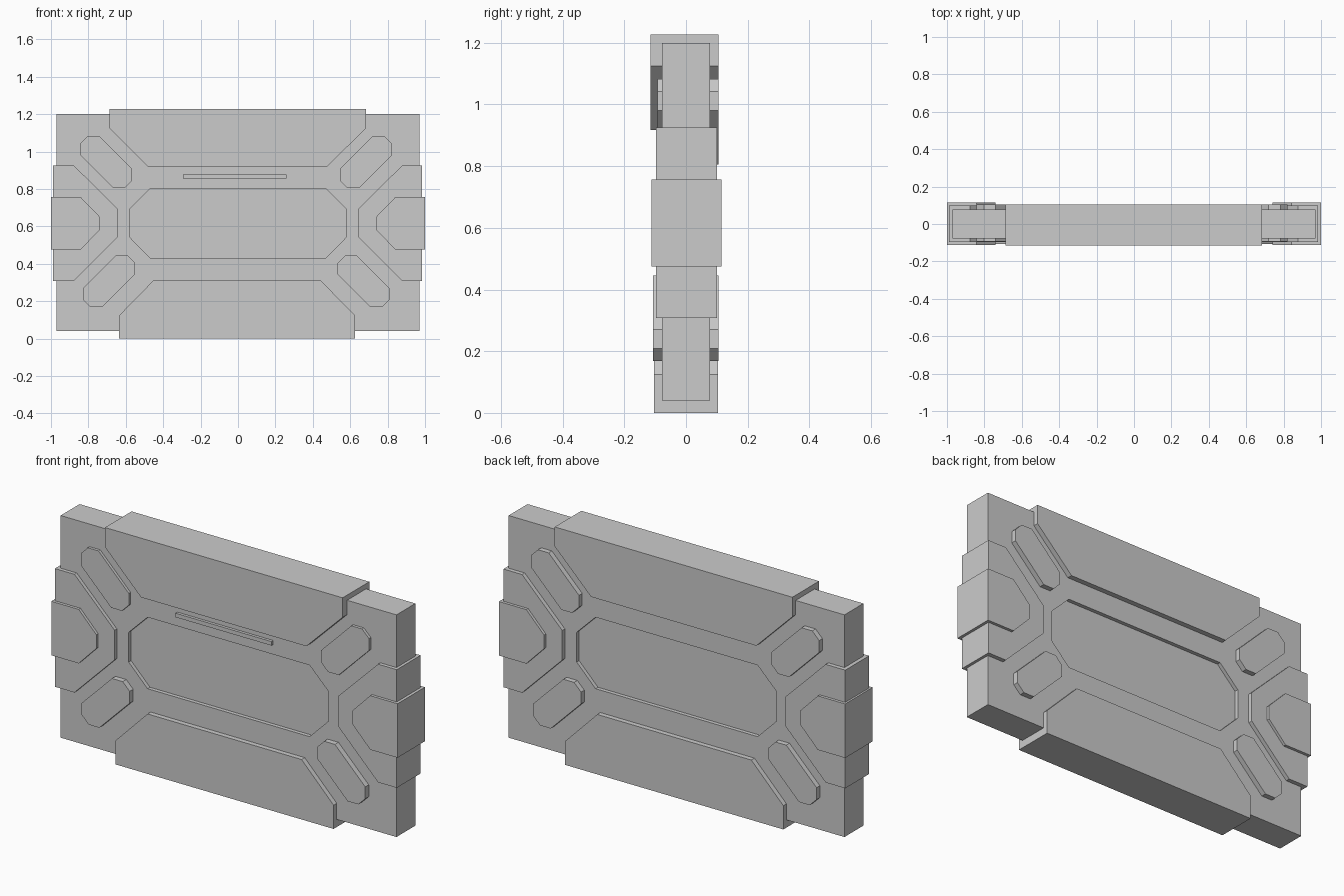
import bpy, bmesh

if "Cube" in bpy.data.objects:
    bpy.data.objects.remove(bpy.data.objects["Cube"])


def prism(name, pts, y0, y1):
    """Extrude an (x, z) outline from y0 to y1."""
    bm = bmesh.new()
    face = bm.faces.new([bm.verts.new((x, y0, z)) for x, z in pts])
    ext = bmesh.ops.extrude_face_region(bm, geom=[face])
    verts = [g for g in ext["geom"] if isinstance(g, bmesh.types.BMVert)]
    bmesh.ops.translate(bm, verts=verts, vec=(0, y1 - y0, 0))
    bmesh.ops.recalc_face_normals(bm, faces=bm.faces)
    mesh = bpy.data.meshes.new(name)
    bm.to_mesh(mesh)
    bm.free()
    obj = bpy.data.objects.new(name, mesh)
    bpy.context.collection.objects.link(obj)
    return obj


def rect(x0, x1, z0, z1):
    return [(x0, z0), (x1, z0), (x1, z1), (x0, z1)]


# Core slab with an octagonal recess on front and back
slab = prism("core_slab", rect(-0.97, 0.97, 0.04, 1.20), -0.078, 0.078)
octagon = [(-0.468, 0.43), (0.468, 0.43), (0.577, 0.54), (0.577, 0.695),
           (0.468, 0.803), (-0.468, 0.803), (-0.577, 0.695), (-0.577, 0.54)]
for side, y0, y1 in (("front", -0.2, -0.058), ("back", 0.058, 0.2)):
    cutter = prism(f"recess_cutter_{side}", octagon, y0, y1)
    cutter.hide_render = True
    mod = slab.modifiers.new("recess", "BOOLEAN")
    mod.operation = "DIFFERENCE"
    mod.solver = "EXACT"
    mod.object = cutter
    bpy.context.view_layer.objects.active = slab
    bpy.ops.object.modifier_apply(modifier=mod.name)
    bpy.data.objects.remove(cutter)

# Top and bottom plates
prism("top_plate", [(-0.688, 1.227), (0.685, 1.227), (0.685, 1.125), (0.475, 0.918),
                    (-0.48, 0.918), (-0.688, 1.125)], -0.115, 0.105)
prism("bottom_plate", [(-0.635, 0), (0.625, 0), (0.625, 0.124), (0.44, 0.313),
                       (-0.45, 0.313), (-0.635, 0.124)], -0.104, 0.104)

# Stepped side plates
for side, s, x_out in (("left", -1, 0.99), ("right", 1, 0.985)):
    prism(f"{side}_side_plate",
          [(s * x, z) for x, z in ((x_out, 0.925), (0.877, 0.925), (0.645, 0.695),
                                   (0.645, 0.54), (0.877, 0.308), (x_out, 0.308))],
          -0.097, 0.1)
    prism(f"{side}_side_cap",
          [(s * x, z) for x, z in ((1.0, 0.757), (0.842, 0.757), (0.74, 0.652),
                                   (0.74, 0.58), (0.842, 0.475), (1.0, 0.475))],
          -0.112, 0.115)

# Diagonal studs in the corners; the outline sits in a 0.277 square
stud = [(0.277, 0.175), (0.277, 0.237), (0.237, 0.277), (0.175, 0.277),
        (0, 0.102), (0, 0.04), (0.04, 0), (0.102, 0)]
for name, cx, cz, sx, sz, y0, y1 in (
        ("top_right", 0.545, 0.805, 1, 1, -0.093, 0.105),
        ("top_left", -0.566, 0.805, -1, 1, -0.093, 0.105),
        ("bottom_right", 0.533, 0.445, 1, -1, -0.107, 0.105),
        ("bottom_left", -0.551, 0.445, -1, -1, -0.107, 0.105)):
    prism(f"corner_stud_{name}", [(cx + sx * x, cz + sz * z) for x, z in stud], y0, y1)

# Thin handle strip on the front only
prism("handle_strip", rect(-0.295, 0.258, 0.855, 0.876), -0.093, -0.07)
